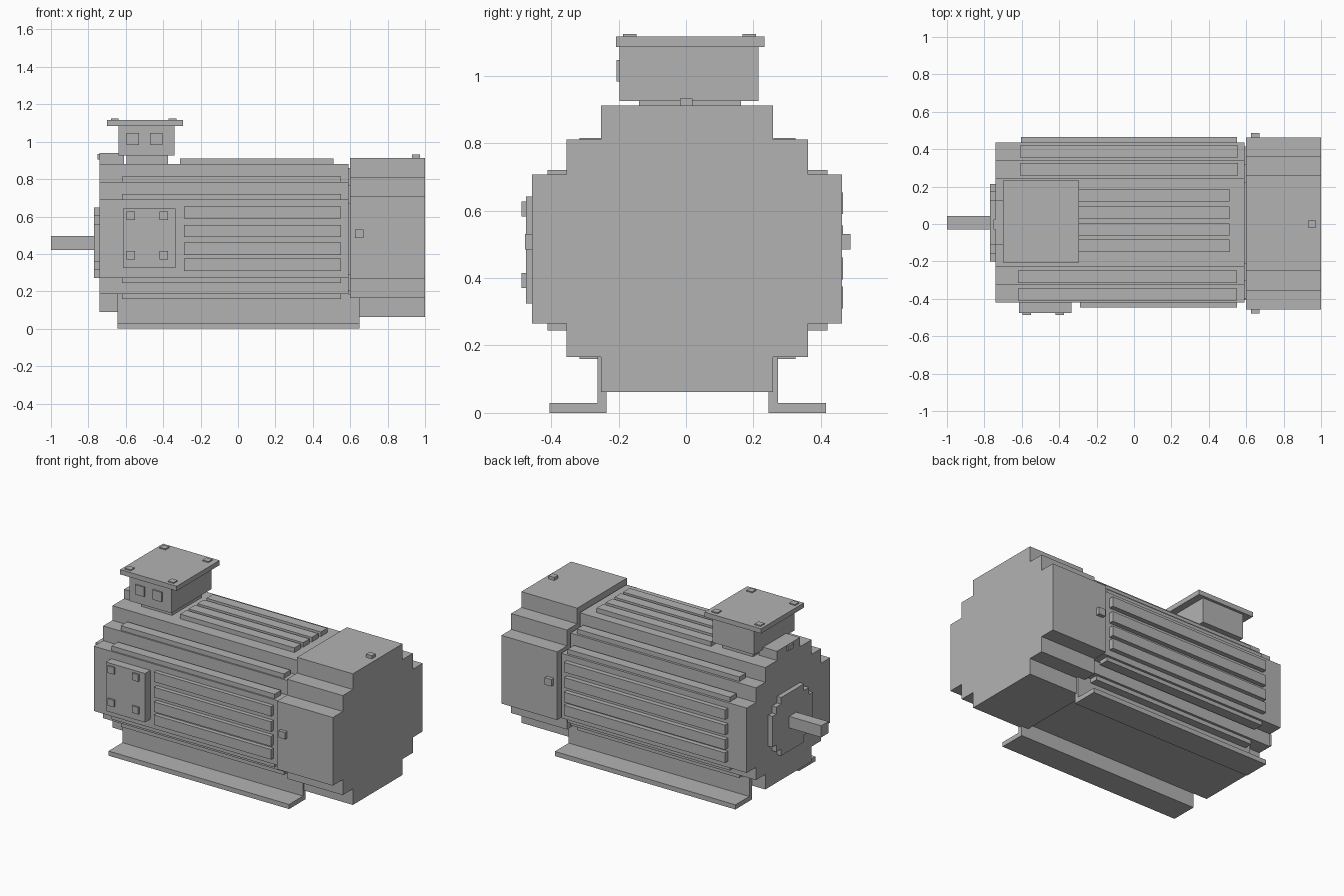
import bpy, bmesh

if "Cube" in bpy.data.objects:
    bpy.data.objects.remove(bpy.data.objects["Cube"])

grey = bpy.data.materials.new("machine_grey")
grey.diffuse_color = (0.45, 0.45, 0.45, 1)
grey.use_nodes = True
grey.node_tree.nodes["Principled BSDF"].inputs["Base Color"].default_value = grey.diffuse_color


def finish(name, bm):
    bmesh.ops.recalc_face_normals(bm, faces=bm.faces[:])
    me = bpy.data.meshes.new(name)
    bm.to_mesh(me)
    bm.free()
    me.materials.append(grey)
    ob = bpy.data.objects.new(name, me)
    bpy.context.collection.objects.link(ob)
    return ob


def boxes(name, items):
    """One object from boxes given as (x0, x1, y0, y1, z0, z1)."""
    bm = bmesh.new()
    for x0, x1, y0, y1, z0, z1 in items:
        vs = bmesh.ops.create_cube(bm, size=1)["verts"]
        for v in vs:
            v.co = (x1 if v.co.x > 0 else x0,
                    y1 if v.co.y > 0 else y0,
                    z1 if v.co.z > 0 else z0)
    return finish(name, bm)


def stepped(name, x0, x1, steps):
    """Extrude a stepped cross-section; steps are (y0, y1, z0, z1), widest first."""
    pts = []
    for i, (a, b, lo, hi) in enumerate(steps):          # right side, going up
        if i:
            pts.append((b, steps[i - 1][3]))
        pts.append((b, hi))
    for i, (a, b, lo, hi) in reversed(list(enumerate(steps))):   # left, upper
        pts.append((a, hi))
        if i:
            pts.append((a, steps[i - 1][3]))
    for i, (a, b, lo, hi) in enumerate(steps):          # left, lower
        if i:
            pts.append((a, steps[i - 1][2]))
        pts.append((a, lo))
    for i, (a, b, lo, hi) in reversed(list(enumerate(steps))):   # right, lower
        pts.append((b, lo))
        if i:
            pts.append((b, steps[i - 1][2]))
    bm = bmesh.new()
    face = bm.faces.new([bm.verts.new((x0, y, z)) for y, z in pts])
    out = bmesh.ops.extrude_face_region(bm, geom=[face])["geom"]
    for v in out:
        if isinstance(v, bmesh.types.BMVert):
            v.co.x = x1
    return finish(name, bm)


# Main housing, fan cowl and the recessed joint between them
stepped("motor_body", -0.74, 0.59, [(-0.42, 0.435, 0.27, 0.69),
                                    (-0.325, 0.34, 0.187, 0.785),
                                    (-0.23, 0.245, 0.09, 0.88)])
stepped("fan_cowl", 0.6, 1.0, [(-0.457, 0.463, 0.265, 0.707),
                               (-0.355, 0.362, 0.165, 0.81),
                               (-0.252, 0.258, 0.062, 0.912)])
stepped("cowl_joint", 0.58, 0.61, [(-0.40, 0.415, 0.29, 0.67),
                                   (-0.305, 0.32, 0.205, 0.765),
                                   (-0.21, 0.225, 0.11, 0.86)])

# Shaft end
stepped("bearing_flange", -0.77, -0.735, [(-0.2, 0.215, 0.36, 0.56),
                                          (-0.16, 0.175, 0.315, 0.605),
                                          (-0.11, 0.125, 0.27, 0.648)])
boxes("shaft", [(-1.0, -0.765, -0.03, 0.043, 0.42, 0.495)])
boxes("lifting_lug", [(-0.74, -0.61, -0.11, 0.125, 0.87, 0.94)])
boxes("lug_bolt", [(-0.75, -0.735, -0.03, 0.025, 0.905, 0.935)])

# Cooling fins on both sides and the top
side_z = [(0.31, 0.375), (0.395, 0.46), (0.49, 0.555), (0.59, 0.653)]
boxes("front_fins", [(-0.29, 0.55, -0.447, -0.41, a, b) for a, b in side_z])
boxes("back_fins", [(-0.605, 0.55, 0.43, 0.465, a, b) for a, b in side_z])
boxes("top_fins", [(-0.31, 0.51, y, y + 0.066, 0.87, 0.91)
                   for y in (-0.15, -0.062, 0.028, 0.12)])

# Fins lying on the corner steps
step_fins = []
for inner, levels in ((0.255, ((0.78, 0.815), (0.16, 0.192))),
                      (0.35, ((0.685, 0.72), (0.245, 0.275)))):
    for z0, z1 in levels:
        step_fins.append((-0.62, 0.55, -inner - 0.06, -inner + 0.006, z0, z1))
        step_fins.append((-0.61, 0.555, inner + 0.005, inner + 0.07, z0, z1))
boxes("step_fins", step_fins)

# Angle-section mounting feet
for name, s in (("front_foot", -1), ("back_foot", 1)):
    def span(a, b):
        return tuple(sorted((s * a + 0.005, s * b + 0.005)))
    profile = [(0.24, 0), (0.41, 0), (0.41, 0.03),
               (0.268, 0.03), (0.268, 0.187), (0.24, 0.187)]
    bm = bmesh.new()
    f = bm.faces.new([bm.verts.new((-0.645, s * y + 0.005, z)) for y, z in profile])
    for v in bmesh.ops.extrude_face_region(bm, geom=[f])["geom"]:
        if isinstance(v, bmesh.types.BMVert):
            v.co.x = 0.65
    finish(name, bm)

# Side cover plate with bolts
boxes("side_cover", [(-0.615, -0.335, -0.475, -0.41, 0.325, 0.642)])
boxes("side_cover_bolts", [(x, x + 0.045, -0.487, -0.47, z, z + 0.045)
                           for x in (-0.595, -0.42) for z in (0.37, 0.582)])

# Terminal box on top
boxes("terminal_neck", [(-0.595, -0.375, -0.14, 0.163, 0.87, 0.93)])
boxes("terminal_box", [(-0.64, -0.34, -0.197, 0.215, 0.925, 1.086)])
boxes("terminal_lid", [(-0.7, -0.295, -0.207, 0.232, 1.085, 1.116)])
boxes("lid_bolts", [(x, x + 0.042, y, y + 0.04, 1.11, 1.123)
                    for x in (-0.68, -0.372) for y in (-0.187, 0.168)])
boxes("cable_ports", [(x, x + 0.065, -0.206, -0.19, 0.983, 1.046)
                      for x in (-0.595, -0.47)])

# Cowl screws on the sides and top
boxes("cowl_screws", [(0.625, 0.672, -0.478, -0.45, 0.485, 0.53),
                      (0.625, 0.672, 0.455, 0.487, 0.485, 0.53),
                      (0.93, 0.972, -0.018, 0.02, 0.905, 0.932)])
